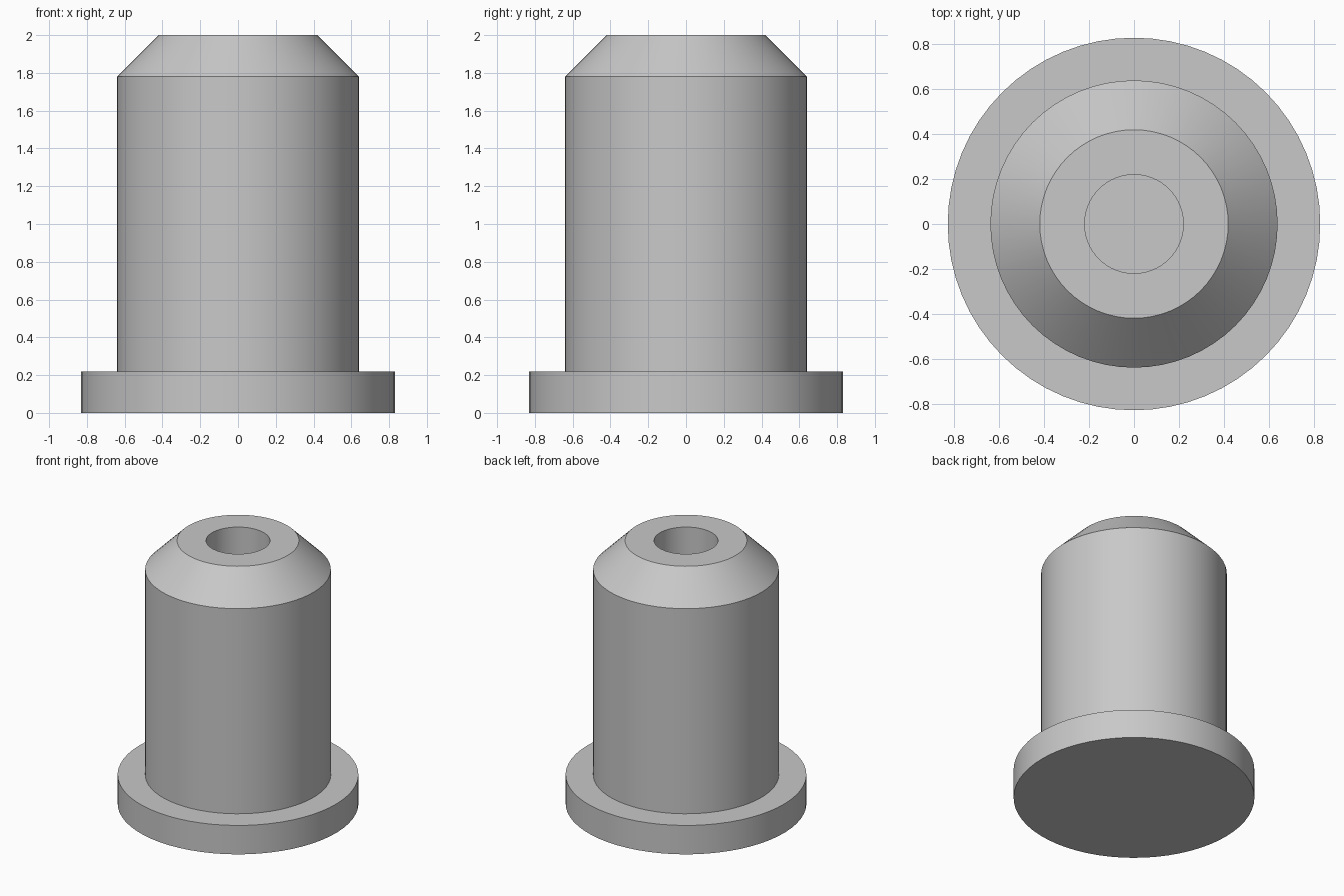
import bpy
import bmesh
import math

cube = bpy.data.objects.get("Cube")
if cube:
    bpy.data.objects.remove(cube, do_unlink=True)

# Plain grey material
grey = bpy.data.materials.new("plain_grey")
grey.use_nodes = True
colour = (0.58, 0.58, 0.58, 1.0)
grey.diffuse_color = colour
grey.node_tree.nodes["Principled BSDF"].inputs["Base Color"].default_value = colour

SEGMENTS = 64

# Radius and height pairs, from the base centre, up the outside, down the blind bore
profile = [
    (0, 0), (0.83, 0), (0.83, 0.22),     # flange
    (0.64, 0.22), (0.64, 1.78),          # body
    (0.42, 2), (0.22, 2),                # chamfer and top rim
    (0.22, 0.22), (0, 0.22),             # bore and its floor
]


def lathe(name, points, material):
    """Spin a profile about z into a closed solid."""
    bm = bmesh.new()
    verts = [bm.verts.new((r, 0, z)) for r, z in points]
    edges = [bm.edges.new(pair) for pair in zip(verts, verts[1:])]
    bmesh.ops.spin(bm, geom=verts + edges, cent=(0, 0, 0), axis=(0, 0, 1),
                   angle=math.tau, steps=SEGMENTS, use_merge=True)
    bmesh.ops.remove_doubles(bm, verts=bm.verts, dist=0.0001)
    bmesh.ops.recalc_face_normals(bm, faces=bm.faces)
    mesh = bpy.data.meshes.new(name)
    bm.to_mesh(mesh)
    bm.free()
    mesh.materials.append(material)
    obj = bpy.data.objects.new(name, mesh)
    bpy.context.collection.objects.link(obj)
    return obj


bushing = lathe("flanged_bushing", profile, grey)

# Smooth round walls, sharp rims
bpy.ops.object.select_all(action="DESELECT")
bushing.select_set(True)
bpy.context.view_layer.objects.active = bushing
bpy.ops.object.shade_smooth_by_angle(angle=math.radians(30))
